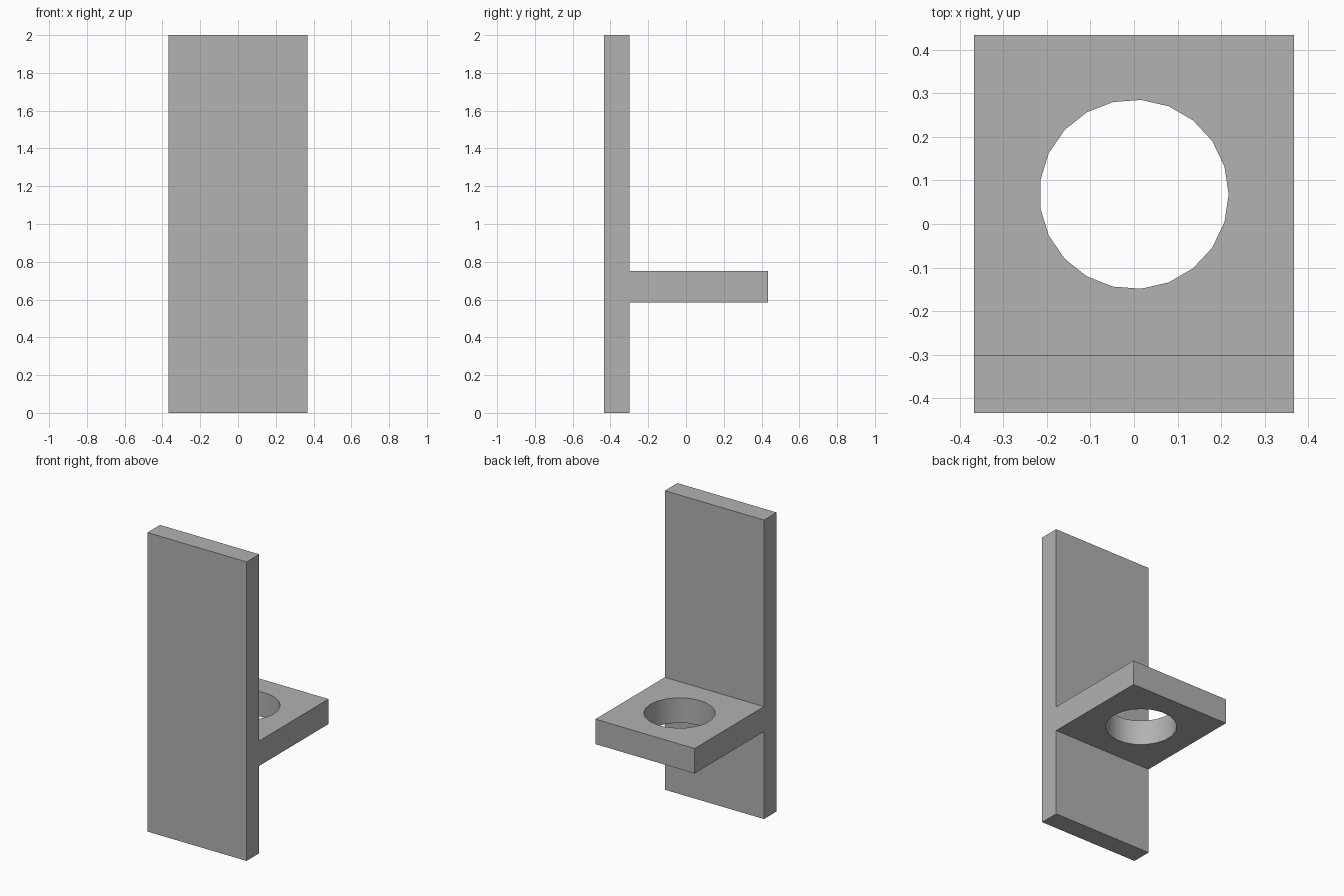
import bpy
import bmesh
import math
from mathutils import Matrix, Vector

default_cube = bpy.data.objects.get("Cube")
if default_cube:
    bpy.data.objects.remove(default_cube, do_unlink=True)

HALF_WIDTH, HALF_DEPTH, HEIGHT = 0.367, 0.433, 2.0
PLATE_BACK = -0.30
SHELF_BOTTOM, SHELF_TOP = 0.585, 0.752
HOLE_Y, HOLE_RADIUS, HOLE_SIDES = 0.068, 0.217, 21


def make_object(name, bm):
    bmesh.ops.recalc_face_normals(bm, faces=bm.faces)
    mesh = bpy.data.meshes.new(name)
    bm.to_mesh(mesh)
    bm.free()
    obj = bpy.data.objects.new(name, mesh)
    bpy.context.collection.objects.link(obj)
    return obj


# Plain grey material
grey = bpy.data.materials.new("grey")
grey.use_nodes = True
colour = (0.445, 0.445, 0.445, 1)
grey.diffuse_color = colour
grey.node_tree.nodes["Principled BSDF"].inputs["Base Color"].default_value = colour

# Upright plate and shelf as one side profile, extruded across the width
profile = [
    (-HALF_DEPTH, 0), (PLATE_BACK, 0),
    (PLATE_BACK, SHELF_BOTTOM), (HALF_DEPTH, SHELF_BOTTOM),
    (HALF_DEPTH, SHELF_TOP), (PLATE_BACK, SHELF_TOP),
    (PLATE_BACK, HEIGHT), (-HALF_DEPTH, HEIGHT),
]
bm = bmesh.new()
side = bm.faces.new([bm.verts.new((-HALF_WIDTH, y, z)) for y, z in profile])
extruded = bmesh.ops.extrude_face_region(bm, geom=[side])["geom"]
bmesh.ops.translate(bm, vec=Vector((2 * HALF_WIDTH, 0, 0)),
                    verts=[v for v in extruded if isinstance(v, bmesh.types.BMVert)])
# Close the starting side if the extrusion removed it
bmesh.ops.holes_fill(bm, edges=[e for e in bm.edges if e.is_boundary], sides=0)
bracket = make_object("bracket", bm)
bracket.data.materials.append(grey)

# Round hole through the shelf
bm = bmesh.new()
bmesh.ops.create_cone(bm, cap_ends=True, segments=HOLE_SIDES,
                      radius1=HOLE_RADIUS, radius2=HOLE_RADIUS, depth=0.4)
# Put one corner of the hole on the +x axis
first = bm.verts[:][0].co
bmesh.ops.rotate(bm, verts=bm.verts, cent=(0, 0, 0),
                 matrix=Matrix.Rotation(-math.atan2(first.y, first.x), 3, "Z"))
bmesh.ops.translate(bm, verts=bm.verts,
                    vec=Vector((0, HOLE_Y, (SHELF_BOTTOM + SHELF_TOP) / 2)))
cutter = make_object("hole_cutter", bm)
cutter.data.materials.append(grey)
cutter.hide_render = True

cut = bracket.modifiers.new("shelf_hole", "BOOLEAN")
cut.operation = "DIFFERENCE"
cut.solver = "EXACT"
cut.object = cutter

bpy.ops.object.select_all(action="DESELECT")
bracket.select_set(True)
bpy.context.view_layer.objects.active = bracket
bpy.ops.object.modifier_apply(modifier=cut.name)
bpy.data.objects.remove(cutter, do_unlink=True)

# Smooth hole wall, sharp plate edges
bpy.ops.object.shade_smooth_by_angle(angle=math.radians(30))
